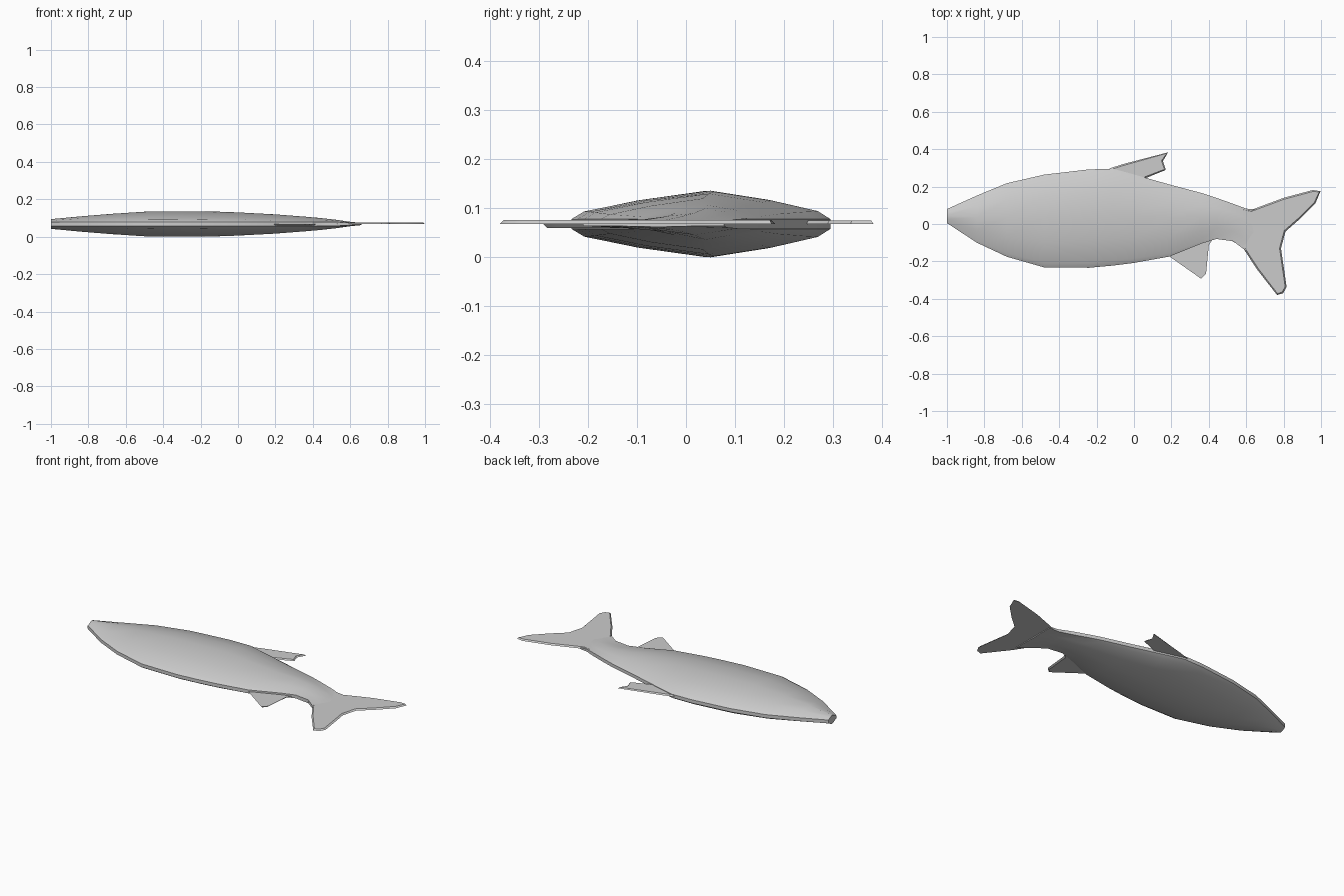
import bpy, bmesh, math

old = bpy.data.objects.get("Cube")
if old:
    bpy.data.objects.remove(old, do_unlink=True)

MID = 0.068  # height of the flat symmetry plane

grey = bpy.data.materials.new("light_grey")
grey.use_nodes = True
grey.diffuse_color = (0.6, 0.6, 0.6, 1)
grey.node_tree.nodes["Principled BSDF"].inputs["Base Color"].default_value = (0.6, 0.6, 0.6, 1)


def finish(bm, name):
    """Turn a bmesh into a smooth-shaded grey object."""
    bmesh.ops.recalc_face_normals(bm, faces=bm.faces)
    mesh = bpy.data.meshes.new(name)
    bm.to_mesh(mesh)
    bm.free()
    mesh.materials.append(grey)
    obj = bpy.data.objects.new(name, mesh)
    bpy.context.collection.objects.link(obj)
    bpy.ops.object.select_all(action="DESELECT")
    obj.select_set(True)
    bpy.context.view_layer.objects.active = obj
    bpy.ops.object.shade_smooth_by_angle(angle=math.radians(35))
    return obj


def loft(name, sections):
    """Skin a row of ridged cross-sections: x, belly y, back y, half thickness."""
    bm = bmesh.new()
    rings = []
    for x, low, high, half in sections:
        ridge = low + (high - low) * 0.54
        rim = min(0.01, half * 0.6)
        lip = (high - low) * 0.05
        upper = [(low, rim), (low + lip, max(rim, half * 0.38)),
                 ((low + ridge) / 2, half * 0.72), (ridge, half),
                 ((high + ridge) / 2, half * 0.72),
                 (high - lip, max(rim, half * 0.4)), (high, rim)]
        profile = upper + [(y, -z) for y, z in reversed(upper)]
        rings.append([bm.verts.new((x, y, MID + z)) for y, z in profile])
    for a, b in zip(rings, rings[1:]):
        for i in range(len(a)):
            j = (i + 1) % len(a)
            bm.faces.new((a[i], a[j], b[j], b[i]))
    bm.faces.new(rings[0])
    bm.faces.new(rings[-1])
    return finish(bm, name)


def fin(name, outline, half, rim=0.008):
    """Thin plate whose edge is chamfered to the symmetry plane on both sides."""
    bm = bmesh.new()
    edge = [bm.verts.new((x, y, MID)) for x, y in outline]
    sides = [bm.faces.new(edge)]
    sides.append(bm.faces.new([bm.verts.new(v.co) for v in reversed(edge)]))
    for face in sides:
        bmesh.ops.inset_individual(bm, faces=[face], thickness=rim, depth=half)
    bmesh.ops.remove_doubles(bm, verts=bm.verts, dist=0.0001)
    bmesh.ops.triangulate(bm, faces=[f for f in bm.faces if len(f.verts) > 4])
    return finish(bm, name)


# Body, nose to tail root
loft("body", [
    (-1.0, 0.005, 0.08, 0.026), (-0.84, -0.10, 0.152, 0.041),
    (-0.68, -0.175, 0.218, 0.054), (-0.48, -0.232, 0.264, 0.067),
    (-0.24, -0.234, 0.292, 0.068), (-0.11, -0.222, 0.295, 0.066),
    (0.0, -0.208, 0.265, 0.062), (0.19, -0.174, 0.211, 0.052),
    (0.36, -0.105, 0.166, 0.039), (0.44, -0.08, 0.14, 0.032),
    (0.53, -0.092, 0.108, 0.022), (0.60, -0.145, 0.082, 0.012),
    (0.66, -0.21, 0.078, 0.006)])

# Forked tail
fin("tail_fin", [
    (0.5, 0.1), (0.626, 0.075), (0.80, 0.14), (0.957, 0.182), (0.997, 0.175),
    (0.97, 0.11), (0.89, 0.03), (0.81, -0.04), (0.786, -0.13), (0.816, -0.337),
    (0.797, -0.37), (0.765, -0.38), (0.658, -0.243), (0.583, -0.128), (0.524, -0.09)],
    0.008)

# Back fin, swept toward the tail
fin("dorsal_fin", [
    (-0.2, 0.25), (-0.128, 0.298), (-0.06, 0.32), (0.182, 0.383), (0.155, 0.337),
    (0.17, 0.289), (0.064, 0.246), (0.0, 0.2)], 0.007)

# Belly fin near the tail
fin("anal_fin", [
    (0.15, -0.13), (0.193, -0.176), (0.358, -0.292), (0.385, -0.267),
    (0.40, -0.112), (0.422, -0.08), (0.40, -0.03)], 0.008)
